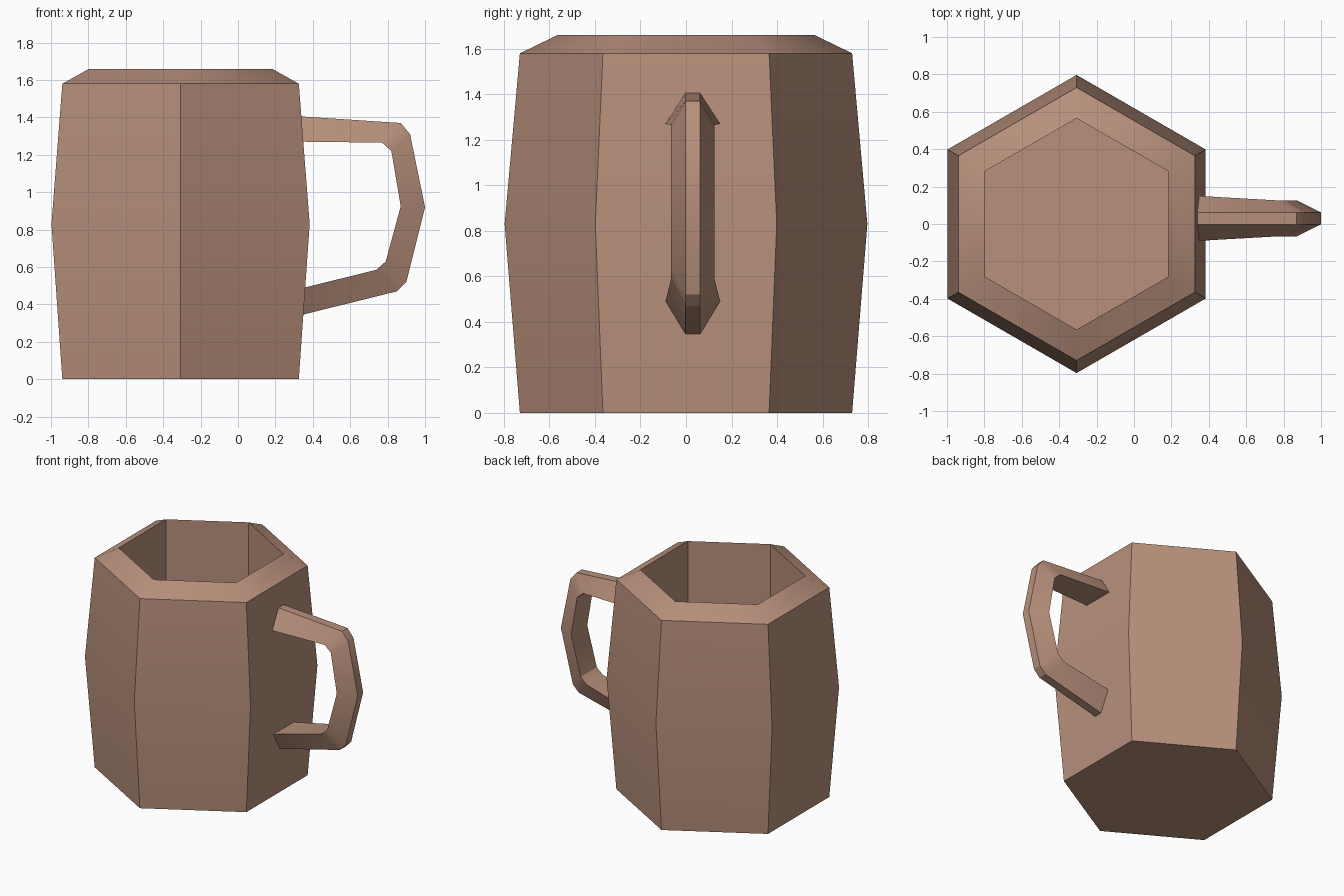
import bpy, bmesh, math

cube = bpy.data.objects.get("Cube")
if cube:
    bpy.data.objects.remove(cube, do_unlink=True)

clay = bpy.data.materials.new("brown_clay")
clay.use_nodes = True
clay.diffuse_color = (0.48, 0.28, 0.20, 1)
clay.node_tree.nodes["Principled BSDF"].inputs["Base Color"].default_value = clay.diffuse_color


def build(name, rings, closed_strip):
    """Skin equal-sized rings of points and cap both ends."""
    bm = bmesh.new()
    loops = [[bm.verts.new(p) for p in ring] for ring in rings]
    for a, b in zip(loops, loops[1:]):
        n = len(a)
        for i in range(n):
            j = (i + 1) % n
            bm.faces.new((a[i], a[j], b[j], b[i]))
    bm.faces.new(loops[0])
    bm.faces.new(loops[-1])
    bmesh.ops.recalc_face_normals(bm, faces=bm.faces)
    mesh = bpy.data.meshes.new(name)
    bm.to_mesh(mesh)
    bm.free()
    mesh.materials.append(clay)
    obj = bpy.data.objects.new(name, mesh)
    bpy.context.collection.objects.link(obj)
    bpy.ops.object.select_all(action="DESELECT")
    obj.select_set(True)
    bpy.context.view_layer.objects.active = obj
    bpy.ops.object.shade_smooth_by_angle(angle=math.radians(30))
    return obj


# Six-sided body: outer wall, sloped rim, inner wall and floor
def hexagon(radius, z, cx=-0.307):
    angles = [math.radians(30 + 60 * i) for i in range(6)]
    return [(cx + radius * math.cos(a), radius * math.sin(a), z) for a in angles]


profile = [(0.73, 0), (0.797, 0.83), (0.73, 1.58), (0.565, 1.66), (0.565, 0.1)]
build("mug_body", [hexagon(r, z) for r, z in profile], False)

# Handle: trapezoid section, narrow outside and wide inside
outer = [(0.338, 1.405), (0.87, 1.37), (0.92, 1.31), (1.0, 0.92),
         (0.90, 0.52), (0.85, 0.47), (0.345, 0.345)]
inner = [(0.345, 1.27), (0.77, 1.265), (0.82, 1.22), (0.87, 0.925),
         (0.79, 0.63), (0.74, 0.585), (0.355, 0.49)]
mid_y = 0.03
sections = []
for i, ((ox, oz), (ix, iz)) in enumerate(zip(outer, inner)):
    wide = 0.12 if i in (0, len(outer) - 1) else 0.096
    sections.append([(ox, mid_y - 0.032, oz), (ox, mid_y + 0.032, oz),
                     (ix, mid_y + wide, iz), (ix, mid_y - wide, iz)])
build("mug_handle", sections, False)
